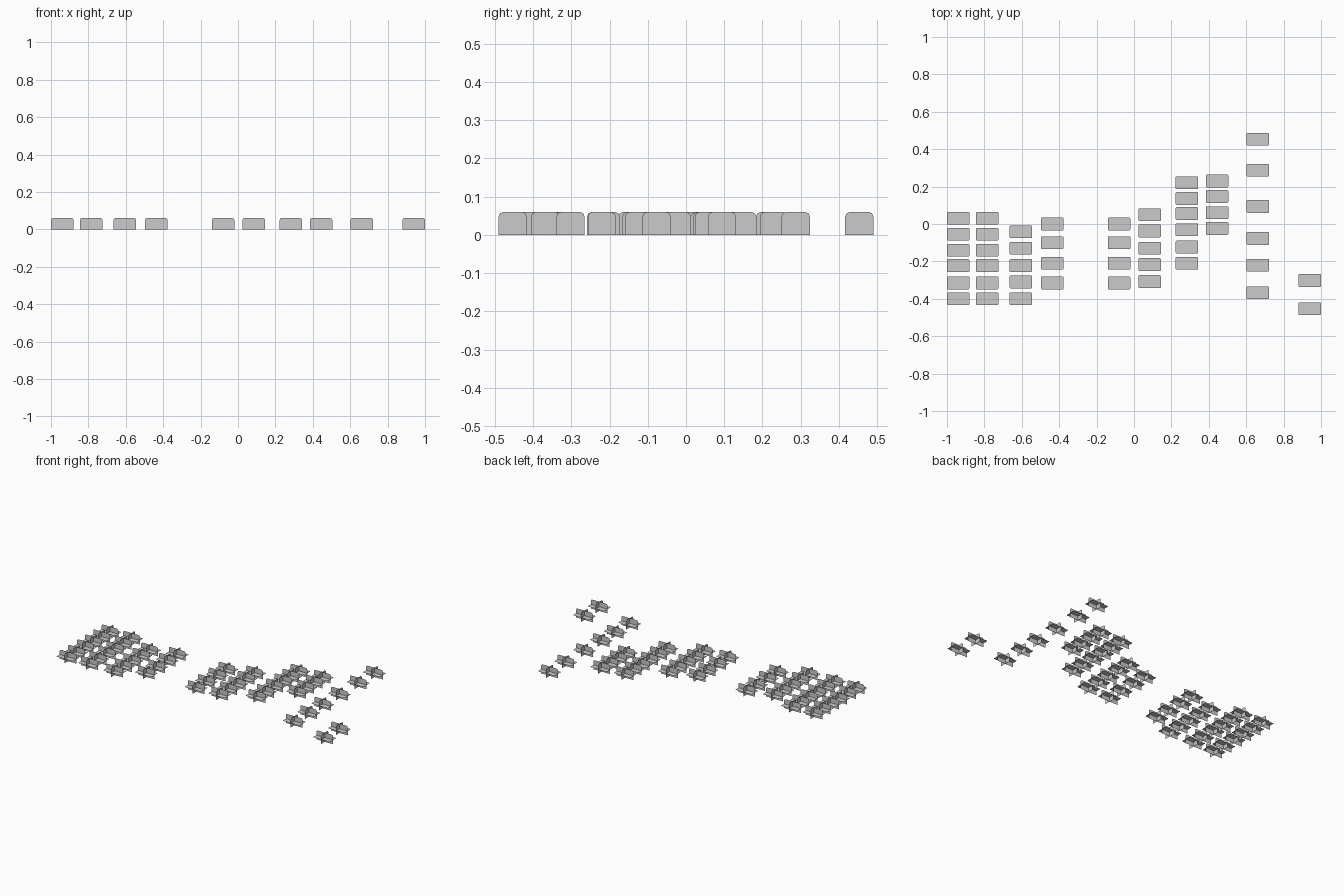
import bpy

if "Cube" in bpy.data.objects:
    bpy.data.objects.remove(bpy.data.objects["Cube"])

L, W, H = 0.12, 0.0735, 0.06    # vehicle length, width, height
DECK_Z, DECK_W = 0.0275, 0.068  # horizontal card height and width

# x position of each row, with y positions of its parked vehicles
a = [0.03, -0.055, -0.14, -0.222, -0.315, -0.40]
b = [0.0, -0.10, -0.21, -0.315]
rows = [
    (-0.94, a), (-0.785, a),
    (-0.605, [-0.042, -0.13, -0.222, -0.31, -0.40]),
    (-0.437, b), (-0.08, b),
    (0.084, [0.05, -0.037, -0.13, -0.217, -0.308]),
    (0.283, [0.22, 0.136, 0.056, -0.03, -0.123, -0.21]),
    (0.444, [0.23, 0.147, 0.06, -0.024]),
    (0.662, [0.453, 0.287, 0.094, -0.077, -0.22, -0.368]),
    (0.94, [-0.302, -0.453]),
]


def silhouette(width, c):
    """Upright card outline with clipped top corners."""
    h = width / 2
    return [(-h, 0), (h, 0), (h, H - c), (h - c * 0.3, H - c * 0.3), (h - c, H),
            (c - h, H), (c * 0.3 - h, H - c * 0.3), (-h, H - c)]


# Three crossed cards: side view, end view and plan view
side = [(u, 0, v) for u, v in silhouette(L, 0.01)]
end = [(0, u, v) for u, v in silhouette(W, 0.012)]
x, y, c = L / 2, DECK_W / 2, 0.004
plan = [(-x + c, -y, DECK_Z), (x - c, -y, DECK_Z), (x, -y + c, DECK_Z), (x, y - c, DECK_Z),
        (x - c, y, DECK_Z), (-x + c, y, DECK_Z), (-x, y - c, DECK_Z), (-x, -y + c, DECK_Z)]

verts, faces = [], []
for card in (side, end, plan):
    faces.append(range(len(verts), len(verts) + len(card)))
    verts += card
mesh = bpy.data.meshes.new("crossed_cards")
mesh.from_pydata(verts, [], [list(f) for f in faces])

# Place one linked copy per parking spot
for i, (rx, ys) in enumerate(rows):
    for j, ry in enumerate(ys):
        ob = bpy.data.objects.new(f"parked_vehicle_{i + 1}_{j + 1}", mesh)
        ob.location = (rx, ry, 0)
        bpy.context.collection.objects.link(ob)
